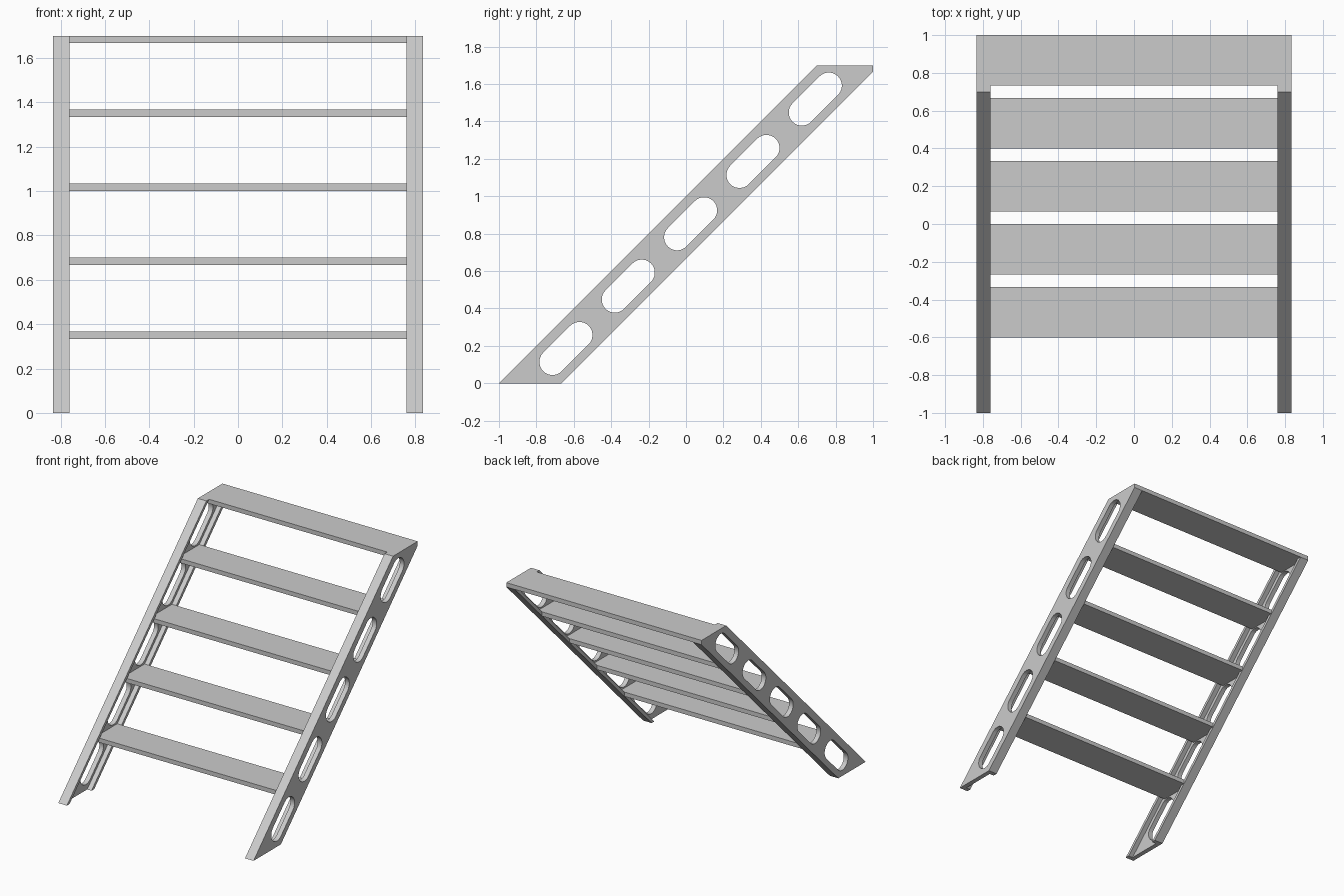
import bpy, bmesh, math

if "Cube" in bpy.data.objects:
    bpy.data.objects.remove(bpy.data.objects["Cube"])

U = 1 / 30            # plate thickness and layout module
X_OUT, X_IN = 0.833, 0.76
WEB = 0.036           # thickness of the channel web
RISE = 10 * U


def prism(bm, pts, x0, x1):
    """Extrude a (y, z) outline along x."""
    face = bm.faces.new([bm.verts.new((x0, y, z)) for y, z in pts])
    ext = bmesh.ops.extrude_face_region(bm, geom=[face])
    verts = [g for g in ext["geom"] if isinstance(g, bmesh.types.BMVert)]
    bmesh.ops.translate(bm, verts=verts, vec=(x1 - x0, 0, 0))


def make(name, outlines, x0, x1):
    bm = bmesh.new()
    for pts in outlines:
        prism(bm, pts, x0, x1)
    bmesh.ops.recalc_face_normals(bm, faces=bm.faces)
    me = bpy.data.meshes.new(name)
    bm.to_mesh(me)
    bm.free()
    ob = bpy.data.objects.new(name, me)
    bpy.context.collection.objects.link(ob)
    return ob


def slot(cy, cz, half=0.072, r=0.07, n=14):
    """Rounded slot outline leaning at 45 degrees."""
    pts = []
    for sign, start in ((1, -45), (-1, 135)):
        for i in range(n + 1):
            a = math.radians(start + 180 * i / n)
            pts.append((cy + sign * half + r * math.cos(a),
                        cz + sign * half + r * math.sin(a)))
    return pts


# Side stringer: sloping channel, open inward
stringer = make("stringers", [[(-1, 0), (-20 * U, 0), (1, 50 * U),
                               (1, 51 * U), (21 * U, 51 * U)]], X_IN, X_OUT)
pocket = make("pocket_cutter", [[(-1.5, -1.5 + 21 * U), (1.5, 1.5 + 21 * U),
                                 (1.5, 1.5 + 29 * U), (-1.5, -1.5 + 29 * U)]],
              X_IN - 0.1, X_OUT - WEB)
slots = make("slot_cutter", [slot(-0.642 + i * RISE, 0.186 + i * RISE)
                             for i in range(5)], X_IN - 0.1, X_OUT + 0.1)

bpy.context.view_layer.objects.active = stringer
stringer.select_set(True)
for cutter in (pocket, slots):
    mod = stringer.modifiers.new("cut", "BOOLEAN")
    mod.object = cutter
    mod.operation = "DIFFERENCE"
    mod.solver = "EXACT"
    bpy.ops.object.modifier_apply(modifier=mod.name)
    bpy.data.objects.remove(cutter)
bpy.ops.object.shade_smooth_by_angle(angle=math.radians(30))

# Opposite stringer
mirror = stringer.modifiers.new("mirror", "MIRROR")
mirror.use_axis[0] = True

# Treads, running into the channels
for i in range(5):
    y, z = -18 * U + i * RISE, 11 * U + i * RISE
    make(f"tread_{i + 1}", [[(y, z - U), (y + 8 * U, z - U), (y + 8 * U, z), (y, z)]],
         -(X_OUT - WEB), X_OUT - WEB)
